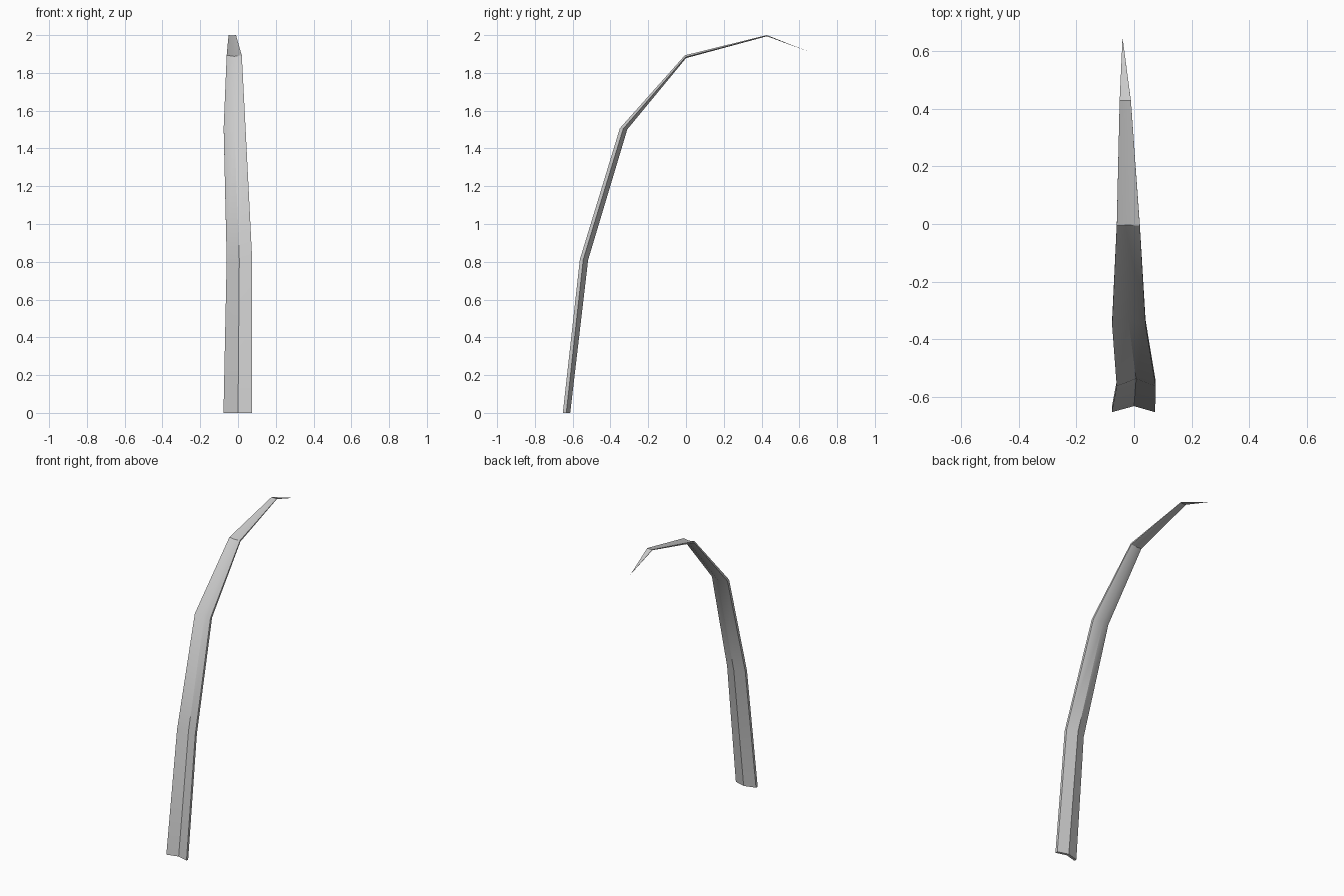
import bpy, bmesh, math
from mathutils import Vector

if "Cube" in bpy.data.objects:
    bpy.data.objects.remove(bpy.data.objects["Cube"])

# Cross-sections: front-edge y, z | left, middle, right x | groove depth, thickness | inward direction (y, z)
ROWS = [
    (-0.652, 0.000, -0.077, 0.000, 0.073, 0.021, 0.018, 1.00, 0.00),
    (-0.562, 0.812, -0.060, 0.007, 0.075, 0.026, 0.018, 1.00, -0.03),
    (-0.350, 1.507, -0.076, -0.020, 0.040, 0.022, 0.018, 0.98, -0.15),
    (-0.006, 1.893, -0.060, -0.020, 0.020, 0.006, 0.010, 0.40, -0.92),
    (0.428, 2.000, -0.050, -0.030, -0.011, 0.002, 0.004, 0.10, -0.99),
]
TIP = (-0.040, 0.648, 1.913)

bm = bmesh.new()


def section(y, z, left, mid, right, groove, thick, dy, dz):
    """Ring of six vertices: grooved front, then ridged back."""
    inward = Vector((0, dy, dz))
    front = [(left, 0), (mid, groove), (right, 0)]
    back = [(x, d + thick) for x, d in reversed(front)]
    return [bm.verts.new(Vector((x, y, z)) + inward * d) for x, d in front + back]


# Blade body
rings = [section(*row) for row in ROWS]
for a, b in zip(rings, rings[1:]):
    for i in range(6):
        j = (i + 1) % 6
        bm.faces.new((a[i], a[j], b[j], b[i]))

# Pointed tip
tip = bm.verts.new(TIP)
for i in range(6):
    bm.faces.new((rings[-1][i], rings[-1][(i + 1) % 6], tip))

# Flat base, closed as two quads either side of the groove
r = rings[0]
bm.faces.new((r[0], r[5], r[4], r[1]))
bm.faces.new((r[1], r[4], r[3], r[2]))

bmesh.ops.recalc_face_normals(bm, faces=bm.faces)
mesh = bpy.data.meshes.new("grass_blade")
bm.to_mesh(mesh)
bm.free()
blade = bpy.data.objects.new("grass_blade", mesh)
bpy.context.collection.objects.link(blade)

# Soft bends, crisp groove and edges
bpy.context.view_layer.objects.active = blade
blade.select_set(True)
bpy.ops.object.shade_smooth_by_angle(angle=math.radians(30))
